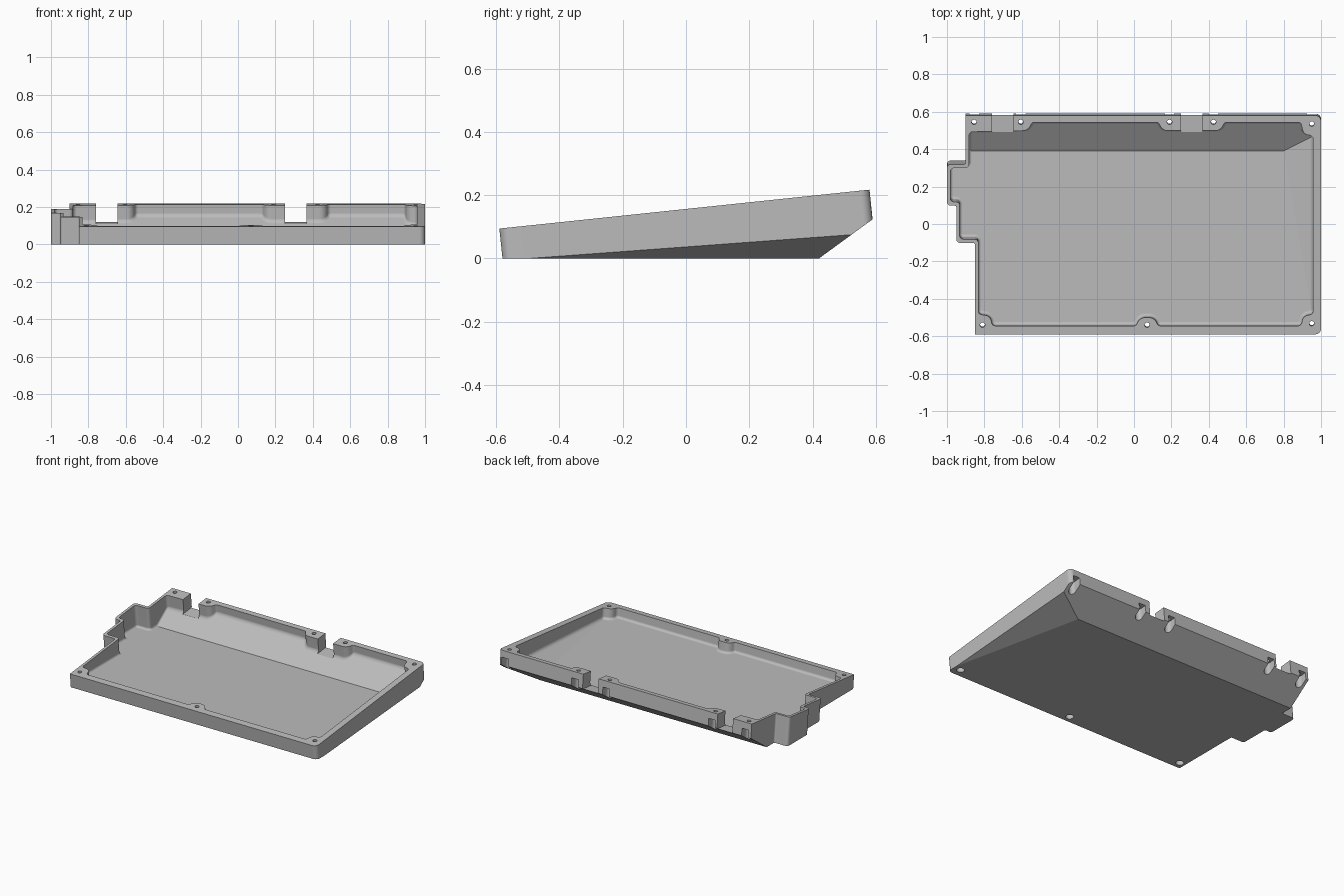
import bpy, bmesh, math
from mathutils import Vector, Matrix

if "Cube" in bpy.data.objects:
    bpy.data.objects.remove(bpy.data.objects["Cube"])

# The case is drawn with its rim on the local plane z = 0, then tilted
TILT = math.radians(6)
RIM_Y, RIM_Z = -0.005, 0.156
S, C = math.sin(TILT), math.cos(TILT)


def rounded(corners, steps=8):
    """Counter-clockwise corners (x, y, radius) -> points with inward normals."""
    result = []
    for i, (x, y, r) in enumerate(corners):
        p = Vector((x, y))
        u = (Vector(corners[i - 1][:2]) - p).normalized()
        v = (Vector(corners[(i + 1) % len(corners)][:2]) - p).normalized()
        if r == 0:
            result.append((p, (u + v).normalized()))
            continue
        half = u.angle(v) / 2
        convex = v.x * u.y - v.y * u.x > 0
        centre = p + (u + v).normalized() * (r / math.sin(half))
        start = p + u * (r / math.tan(half)) - centre
        sweep = (math.pi - 2 * half) * (1 if convex else -1)
        for k in range(steps + 1):
            arm = Matrix.Rotation(sweep * k / steps, 2) @ start
            result.append((centre + arm, arm.normalized() * (-1 if convex else 1)))
    return result


def loft(outline, rings):
    """Stack copies of an outline at (inset, height) and cap both ends."""
    bm = bmesh.new()
    loops = [[bm.verts.new((*(p + n * inset), z)) for p, n in outline]
             for inset, z in rings]
    for a, b in zip(loops, loops[1:]):
        for i in range(len(a)):
            bm.faces.new((a[i - 1], a[i], b[i], b[i - 1]))
    bm.faces.new(loops[0])
    bm.faces.new(loops[-1])
    return bm


def local_plane(a, b, c):
    """World plane z = ax + by + c, expressed in the tilted frame."""
    k = C + b * S
    return Vector((a / k, (b * C - S) / k, (b * RIM_Y + c - RIM_Z) / k))


FAR = 10


def tub(outline, planes, top, fillet=0):
    """Solid whose underside follows the highest of several planes."""
    rings = [(0, FAR), (0, 0)]
    if fillet:
        angles = [math.pi / 2 * k / 6 for k in range(7)]
        rings = [(0, FAR)] + [(fillet * (1 - math.cos(t)), fillet * (1 - math.sin(t)))
                              for t in angles]
    bm = loft(outline, rings)
    planes = [local_plane(*p) for p in planes]
    for i, p in enumerate(planes):
        for q in planes[:i]:
            d = p - q
            no = Vector((d.x, d.y, 0))
            bmesh.ops.bisect_plane(bm, geom=bm.verts[:] + bm.edges[:] + bm.faces[:],
                                   dist=1e-5, plane_co=no * (-d.z / no.length_squared),
                                   plane_no=no.normalized())
    for v in bm.verts:
        if v.co.z > FAR / 2:
            v.co.z = top
        else:
            v.co.z += max(p.x * v.co.x + p.y * v.co.y + p.z for p in planes)
    return bm


def to_object(name, bm):
    bmesh.ops.recalc_face_normals(bm, faces=bm.faces[:])
    mesh = bpy.data.meshes.new(name)
    bm.to_mesh(mesh)
    bm.free()
    ob = bpy.data.objects.new(name, mesh)
    bpy.context.collection.objects.link(ob)
    return ob


def box(x0, x1, y0, y1, r_front, r_back):
    return rounded([(x0, y0, r_front), (x1, y0, r_front),
                    (x1, y1, r_back), (x0, y1, r_back)])


# Outer shell: stepped right side, sloped back and left underside
outer = [(-.85, -.588, 0), (1, -.588, .03), (1, .588, .03), (-.9, .588, 0),
         (-.9, .326, .01), (-1, .326, .02), (-1, .104, .02), (-.95, .104, .01),
         (-.95, -.097, .02), (-.85, -.097, .01)]
under = [(0, 0, 0), (0, .73, -.73 * .42), (.338, .0735, -.3013)]
case = to_object("case_tray", tub(rounded(outer), under, 0))

# Inner cavity, its outline bulging round the screw bosses
inner = [(-.832, -.48, .02), (-.768, -.49, .04), (-.757, -.543, .02),
         (.01, -.543, .02), (.032, -.498, .045), (.108, -.498, .045), (.13, -.543, .02),
         (.893, -.543, .02), (.904, -.49, .04), (.957, -.48, .02),
         (.957, .478, .02), (.904, .489, .04), (.893, .552, .02),
         (.485, .552, .02), (.463, .507, .045), (.152, .507, .045), (.13, .552, .02),
         (-.545, .552, .02), (-.567, .507, .045), (-.882, .5, .02),
         (-.882, .306, .02), (-.982, .306, .02), (-.982, .124, .02),
         (-.932, .124, .02), (-.932, -.077, .02), (-.832, -.077, .02)]
floor = [(0, 0, .035), (0, .73, .035 - .73 * .39),
         (.338, .0589, .035 - .338 * .8 - .0589 * .39)]
cutters = [tub(rounded(inner), floor, .1, fillet=.016)]

# Cable notches in the back wall
for x0, x1 in ((-.76, -.645), (.25, .365)):
    cutters.append(loft(box(x0, x1, .47, .7, 0, 0), [(0, .12), (0, -.098)]))

# Screw holes with head pockets below; the back pockets open through the wall
screws = [(-.81, -.538), (.07, -.538), (.95, -.53), (.95, .543),
          (.425, .553), (.19, .553), (-.605, .553), (-.855, .553)]
HOLE, HEAD = .013, .025
for x, y in screws:
    cutters.append(loft(box(x - HOLE, x + HOLE, y - HOLE, y + HOLE, HOLE * .98, HOLE * .98),
                        [(0, .05), (0, -.4)]))
    back = y > 0
    cutters.append(loft(box(x - HEAD, x + HEAD, y - HEAD, .65 if back else y + HEAD,
                            HEAD * .98, 0 if back else HEAD * .98),
                        [(0, -.045), (0, -.4)]))

# Cut everything out of the shell
bpy.ops.object.select_all(action='DESELECT')
case.select_set(True)
bpy.context.view_layer.objects.active = case
for bm in cutters:
    cutter = to_object("cutter", bm)
    cutter.hide_render = True
    mod = case.modifiers.new("cut", 'BOOLEAN')
    mod.operation, mod.solver, mod.object = 'DIFFERENCE', 'EXACT', cutter
    bpy.ops.object.modifier_apply(modifier=mod.name)
    bpy.data.objects.remove(cutter)

# Tilt the case onto its flat underside
case.data.transform(Matrix.Translation((0, RIM_Y, RIM_Z)) @ Matrix.Rotation(TILT, 4, 'X'))

# Plain grey plastic
grey = bpy.data.materials.new("grey_plastic")
grey.use_nodes = True
colour = (.5, .5, .5, 1)
grey.diffuse_color = colour
grey.node_tree.nodes["Principled BSDF"].inputs["Base Color"].default_value = colour
case.data.materials.clear()
case.data.materials.append(grey)
for face in case.data.polygons:
    face.material_index = 0

# Smooth fillets, crisp creases
bpy.ops.object.shade_smooth_by_angle(angle=math.radians(17))
weighted = case.modifiers.new("weighted_normals", 'WEIGHTED_NORMAL')
weighted.keep_sharp = True
